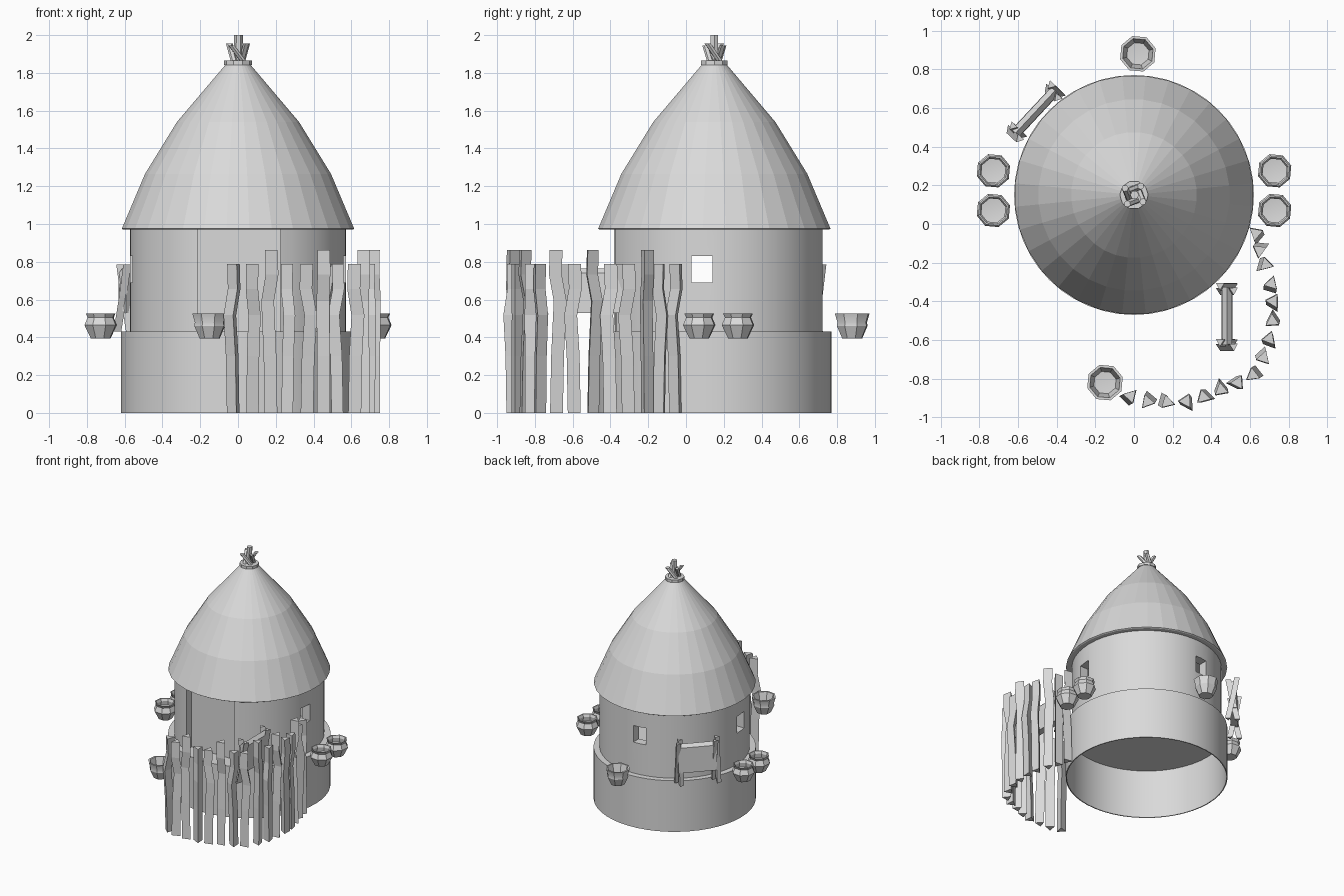
import bpy, bmesh, math, random
from mathutils import Vector

random.seed(4)
if "Cube" in bpy.data.objects:
    bpy.data.objects.remove(bpy.data.objects["Cube"], do_unlink=True)

clay = bpy.data.materials.new("plain grey")
clay.use_nodes = True
GREY = (0.7, 0.7, 0.7, 1)
clay.diffuse_color = GREY
clay.node_tree.nodes["Principled BSDF"].inputs["Base Color"].default_value = GREY

HUT = Vector((0, 0.15, 0))


def finish(name, bm, smooth=False):
    """Turn a bmesh into a named object."""
    bmesh.ops.remove_doubles(bm, verts=bm.verts, dist=0.0001)
    bmesh.ops.recalc_face_normals(bm, faces=bm.faces)
    mesh = bpy.data.meshes.new(name)
    bm.to_mesh(mesh)
    bm.free()
    mesh.materials.append(clay)
    obj = bpy.data.objects.new(name, mesh)
    bpy.context.collection.objects.link(obj)
    if smooth:
        smooth_edges(obj)
    return obj


def smooth_edges(obj):
    bpy.ops.object.select_all(action='DESELECT')
    obj.select_set(True)
    bpy.context.view_layer.objects.active = obj
    bpy.ops.object.shade_smooth_by_angle(angle=math.radians(30))


def lathe(name, profile, sides, centre, turn=0.0, smooth=False):
    """Spin a closed (radius, height) profile around a vertical axis."""
    bm = bmesh.new()
    rings = []
    for i in range(sides):
        a = turn + math.tau * i / sides
        rings.append([bm.verts.new((centre[0] + r * math.cos(a), centre[1] + r * math.sin(a), z))
                      for r, z in profile])
    count = len(profile)
    for i in range(sides):
        here, there = rings[i], rings[(i + 1) % sides]
        for j in range(count):
            k = (j + 1) % count
            if profile[j][0] == 0 and profile[k][0] == 0:
                continue
            bm.faces.new((here[j], there[j], there[k], here[k]))
    bmesh.ops.dissolve_degenerate(bm, dist=0.0001, edges=bm.edges)
    return finish(name, bm, smooth)


def stick(bm, points, radius, sides=3, turn=0.0):
    """Add a capped pole that follows the points from bottom to top."""
    rings = []
    for p in points:
        rings.append([bm.verts.new((p[0] + radius * math.cos(turn + math.tau * i / sides),
                                    p[1] + radius * math.sin(turn + math.tau * i / sides), p[2]))
                      for i in range(sides)])
    for low, high in zip(rings, rings[1:]):
        for i in range(sides):
            k = (i + 1) % sides
            bm.faces.new((low[i], low[k], high[k], high[i]))
    bm.faces.new(rings[0][::-1])
    bm.faces.new(rings[-1])


def box(name, low, high):
    bm = bmesh.new()
    bmesh.ops.create_cube(bm, size=1)
    for v in bm.verts:
        v.co = [(a + b) / 2 + c * (b - a) for a, b, c in zip(low, high, v.co)]
    return finish(name, bm)


# Hollow base with the floor on top
lathe("base", [(0.62, 0), (0.62, 0.43), (0, 0.43), (0, 0.41), (0.612, 0.41), (0.612, 0)],
      48, HUT, smooth=True)

# Round wall with three windows and a doorway
wall = lathe("wall", [(0.573, 0.425), (0.573, 0.98), (0.5, 0.98), (0.5, 0.425)], 48, HUT)
cutters = [
    box("side_window_cutter", (-0.8, 0.03, 0.69), (0.8, 0.14, 0.83)),
    box("back_window_cutter", (-0.125, 0.5, 0.69), (-0.015, 0.9, 0.83)),
    box("door_cutter", (-0.215, -0.6, 0.3), (0.225, -0.2, 1.2)),
]
for cutter in cutters:
    cutter.hide_render = True
    mod = wall.modifiers.new("opening", 'BOOLEAN')
    mod.operation = 'DIFFERENCE'
    mod.solver = 'EXACT'
    mod.object = cutter
    bpy.ops.object.select_all(action='DESELECT')
    wall.select_set(True)
    bpy.context.view_layer.objects.active = wall
    bpy.ops.object.modifier_apply(modifier=mod.name)
    bpy.data.objects.remove(cutter, do_unlink=True)
smooth_edges(wall)
box("door_panel", (-0.23, -0.31, 0.43), (0.24, -0.29, 0.975))

# Faceted thatch roof
lathe("roof", [(0, 0.97), (0.61, 0.97), (0.618, 0.975), (0.495, 1.265), (0.325, 1.54),
               (0.065, 1.845), (0, 1.845)], 32, HUT, turn=math.pi / 32)

# Binding and crossed sticks on the roof tip
lathe("roof_binding", [(0, 1.842), (0.074, 1.842), (0.074, 1.865), (0, 1.865)], 10, HUT)
bm = bmesh.new()
stick(bm, [HUT + Vector((0, 0, 1.84)), HUT + Vector((0.003, 0, 2.0))], 0.023, 6)
for i in range(4):
    a = math.radians(35 + 90 * i)
    out = Vector((math.cos(a), math.sin(a), 0))
    side = Vector((-out.y, out.x, 0)) * 0.035
    stick(bm, [HUT + side - out * 0.02 + Vector((0, 0, 1.85)),
               HUT + side * 0.5 + out * 0.055 + Vector((0, 0, 1.945 + 0.01 * (i % 2)))], 0.018, 6, a)
finish("roof_tip_sticks", bm)

# Round pots at both sides, wider bowls at front and back
POT = [(0, 0.395), (0.055, 0.395), (0.09, 0.465), (0.072, 0.505), (0.082, 0.525),
       (0.074, 0.525), (0.065, 0.505), (0.07, 0.47), (0, 0.46)]
BOWL = [(0, 0.393), (0.055, 0.393), (0.085, 0.46), (0.082, 0.48), (0.096, 0.525),
        (0.082, 0.525), (0.07, 0.48), (0.06, 0.44), (0, 0.435)]
for side in (-1, 1):
    for y in (0.07, 0.275):
        lathe("side_pot", POT, 8, (side * 0.727, y), turn=0.3, smooth=True)
lathe("back_bowl", BOWL, 8, (0.02, 0.88), turn=0.3, smooth=True)
lathe("front_bowl", BOWL, 8, (-0.15, -0.82), turn=0.3, smooth=True)

# Curved fence of crooked three-sided stakes
STAKES = [(0.63, -0.05), (0.65, -0.135), (0.68, -0.21), (0.71, -0.31), (0.72, -0.4),
          (0.715, -0.5), (0.7, -0.595), (0.67, -0.69), (0.615, -0.78), (0.535, -0.82),
          (0.45, -0.855), (0.36, -0.895), (0.27, -0.917), (0.17, -0.92), (0.07, -0.917),
          (-0.02, -0.89)]
TALL = (2, 5, 7, 10, 13)
bm = bmesh.new()
for i, (x, y) in enumerate(STAKES):
    top = 0.862 if i in TALL else 0.787
    kink = random.choice((-1, 1)) * 0.02
    a = random.uniform(0, math.tau)
    path = []
    for z, k in ((0, 0), (0.3, 0.3), (top - 0.27, 1), (top - 0.13, -0.3), (top, -0.1)):
        path.append((x + kink * k * math.cos(a), y + kink * k * math.sin(a), z))
    stick(bm, path, 0.04, 3, random.uniform(0, math.tau))
finish("fence_stakes", bm)


def drying_rack(centre, heading):
    """Two crossed stake pairs with a folded hide hung between them."""
    along = Vector((math.cos(heading), math.sin(heading), 0))
    across = Vector((-along.y, along.x, 0))
    mid = Vector((centre[0], centre[1], 0))
    bm = bmesh.new()
    for end in (-1, 1):
        for lean in (-1, 1):
            foot = mid + along * (end * 0.145 + lean * 0.012) - across * lean * 0.035
            head = mid + along * (end * 0.145 + lean * 0.012) + across * lean * 0.035
            knee = foot.lerp(head, 0.5) + across * lean * 0.006
            stick(bm, [foot + Vector((0, 0, 0.43)), knee + Vector((0, 0, 0.62)),
                       head + Vector((0, 0, 0.785))], 0.025, 3, heading + lean)
    finish("rack_legs", bm)
    bm = bmesh.new()
    ends = []
    for end in (-1, 1):
        ends.append([bm.verts.new(mid + along * end * 0.15 + across * w + Vector((0, 0, z)))
                     for w, z in ((-0.028, 0.53), (-0.026, 0.74), (0, 0.765),
                                  (0.026, 0.74), (0.028, 0.53))])
    for i in range(5):
        k = (i + 1) % 5
        bm.faces.new((ends[0][i], ends[0][k], ends[1][k], ends[1][i]))
    bm.faces.new(ends[0])
    bm.faces.new(ends[1])
    finish("rack_hide", bm)


drying_rack((0.48, -0.475), math.radians(90))
drying_rack((-0.51, 0.58), math.radians(47))
